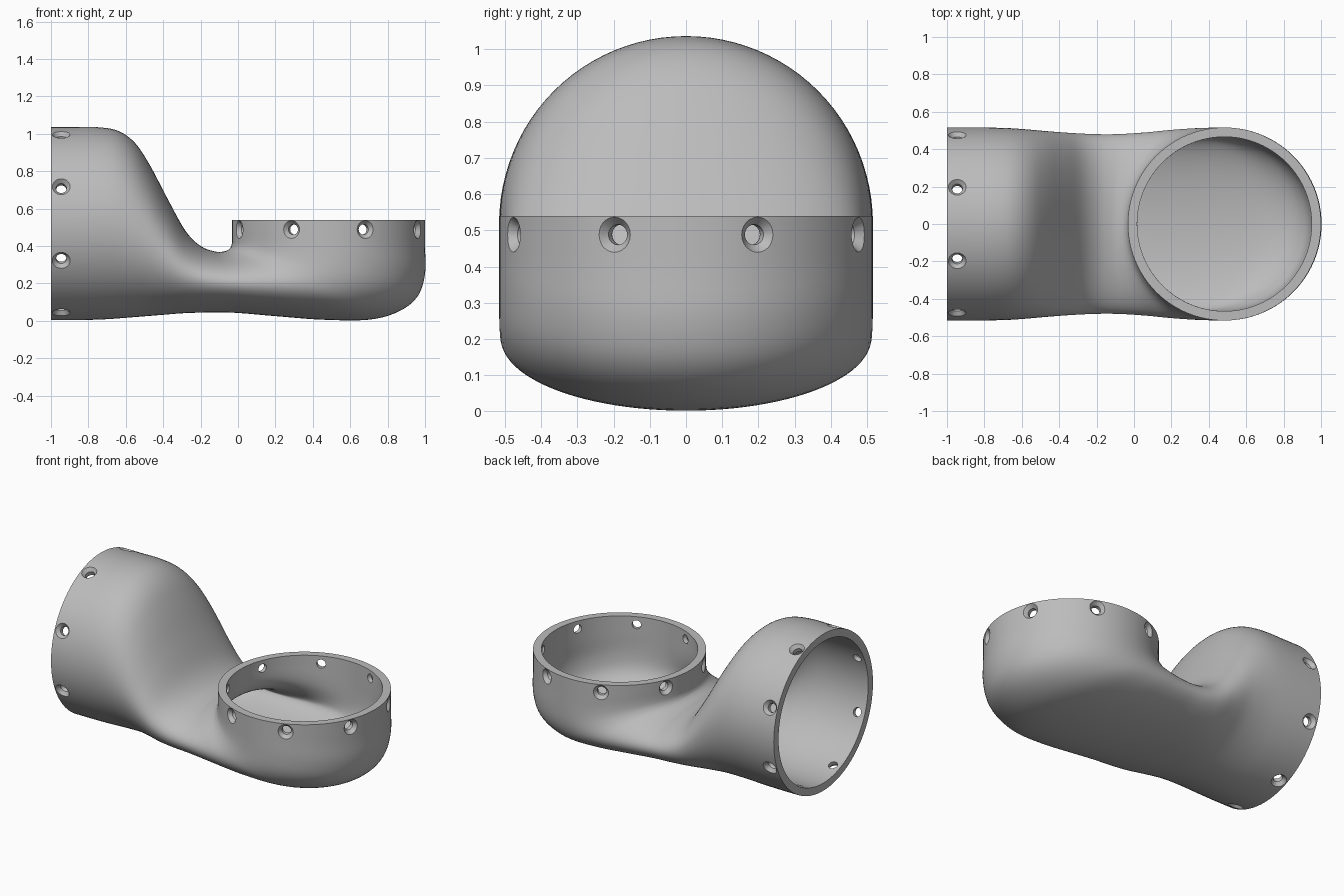
import bpy, bmesh
from math import sin, cos, tau
from mathutils import Vector, Matrix

cube = bpy.data.objects.get("Cube")
if cube:
    bpy.data.objects.remove(cube)

grey = bpy.data.materials.new("plain grey")
grey.use_nodes = True
tone = (0.5, 0.5, 0.5, 1)
grey.diffuse_color = tone
grey.node_tree.nodes["Principled BSDF"].inputs["Base Color"].default_value = tone

SIDES, STEPS = 96, 5
CUP_X, PIPE_Z, RADIUS, WALL = 0.483, 0.52, 0.516, 0.05

# Each station: top x, top z, bottom x, bottom z, half width
stations = [Vector(s) for s in (
    (-1, 1.035, -1, .004, .516),
    (-.88, 1.035, -.88, .004, .516),
    (-.75, 1.035, -.76, .006, .515),
    (-.64, 1.015, -.68, .01, .512),
    (-.55, .95, -.6, .016, .506),
    (-.47, .83, -.5, .024, .498),
    (-.37, .64, -.4, .032, .49),
    (-.28, .48, -.3, .04, .484),
    (-.2, .4, -.18, .044, .48),
    (-.12, .37, -.02, .043, .481),
    (-.07, .372, .2, .025, .49),
    (-.045, .385, .45, .006, .503),
    (-.036, .4, .7, .006, .512),
    (-.033, .415, .86, .05, .515),
    (-.033, .43, .96, .13, .516),
    (-.033, .455, 1, .25, .516),
    (-.033, .5, 1, .4, .516),
    (-.033, .54, 1, .54, .516))]


def smooth_path(points, steps):
    """Catmull-Rom interpolation through the stations."""
    out = []
    for i in range(len(points) - 1):
        b, c = points[i], points[i + 1]
        a, d = points[max(i - 1, 0)], points[min(i + 2, len(points) - 1)]
        for k in range(steps):
            t = k / steps
            out.append(b + (c - a) * (t / 2)
                       + (a * 2 - b * 5 + c * 4 - d) * (t * t / 2)
                       + (b * 3 - a - c * 3 + d) * (t ** 3 / 2))
    return out + [points[-1]]


def skin(bm, rings, closed_ends=False):
    """Join rings of vertices into a tube."""
    rows = [[bm.verts.new(p) for p in ring] for ring in rings]
    n = len(rows[0])
    for r, s in zip(rows, rows[1:]):
        for j in range(n):
            k = (j + 1) % n
            bm.faces.new((r[j], s[j], s[k], r[k]))
    if closed_ends:
        bm.faces.new(rows[0])
        bm.faces.new(rows[-1][::-1])


def make_object(name, bm):
    mesh = bpy.data.meshes.new(name)
    bm.to_mesh(mesh)
    bm.free()
    mesh.materials.append(grey)
    obj = bpy.data.objects.new(name, mesh)
    bpy.context.collection.objects.link(obj)
    return obj


# Duct wall: elliptical sections that swing from the side pipe to the upright cup
rings = []
for tx, tz, bx, bz, w in smooth_path(stations, STEPS):
    top, bottom = Vector((tx, 0, tz)), Vector((bx, 0, bz))
    mid, half = (top + bottom) / 2, (top - bottom) / 2
    rings.append([mid + half * cos(tau * j / SIDES)
                  + Vector((0, w * sin(tau * j / SIDES), 0)) for j in range(SIDES)])
bm = bmesh.new()
skin(bm, rings)
duct = make_object("duct_elbow", bm)

shell = duct.modifiers.new("wall", "SOLIDIFY")
shell.thickness = WALL
shell.offset = -1
shell.use_even_offset = True

# Countersunk screw holes: eight around each mouth
profile = ((.42, .028), (.492, .028), (.54, .068))
bm = bmesh.new()
pipe_frame = Matrix.Translation((-.945, 0, PIPE_Z)) @ Matrix.Rotation(tau / 4, 4, "Y")
cup_frame = Matrix.Translation((CUP_X, 0, .488))
for frame in (pipe_frame, cup_frame):
    for i in range(8):
        place = frame @ Matrix.Rotation(tau * (i + .5) / 8, 4, "Z")
        skin(bm, [[place @ Vector((d, r * cos(tau * j / 24), r * sin(tau * j / 24)))
                   for j in range(24)] for d, r in profile], True)
bmesh.ops.recalc_face_normals(bm, faces=bm.faces)
cutter = make_object("screw_hole_cutter", bm)
cutter.hide_render = True
cutter.hide_set(True)

holes = duct.modifiers.new("screw holes", "BOOLEAN")
holes.operation = "DIFFERENCE"
holes.solver = "EXACT"
holes.object = cutter

# Apply the modifiers, then drop the cutter
bpy.context.view_layer.update()
evaluated = duct.evaluated_get(bpy.context.evaluated_depsgraph_get())
final = bpy.data.meshes.new_from_object(evaluated)
duct.modifiers.clear()
duct.data = final
bpy.data.objects.remove(cutter)

bpy.ops.object.select_all(action="DESELECT")
duct.select_set(True)
bpy.context.view_layer.objects.active = duct
bpy.ops.object.shade_smooth_by_angle(angle=0.6)
